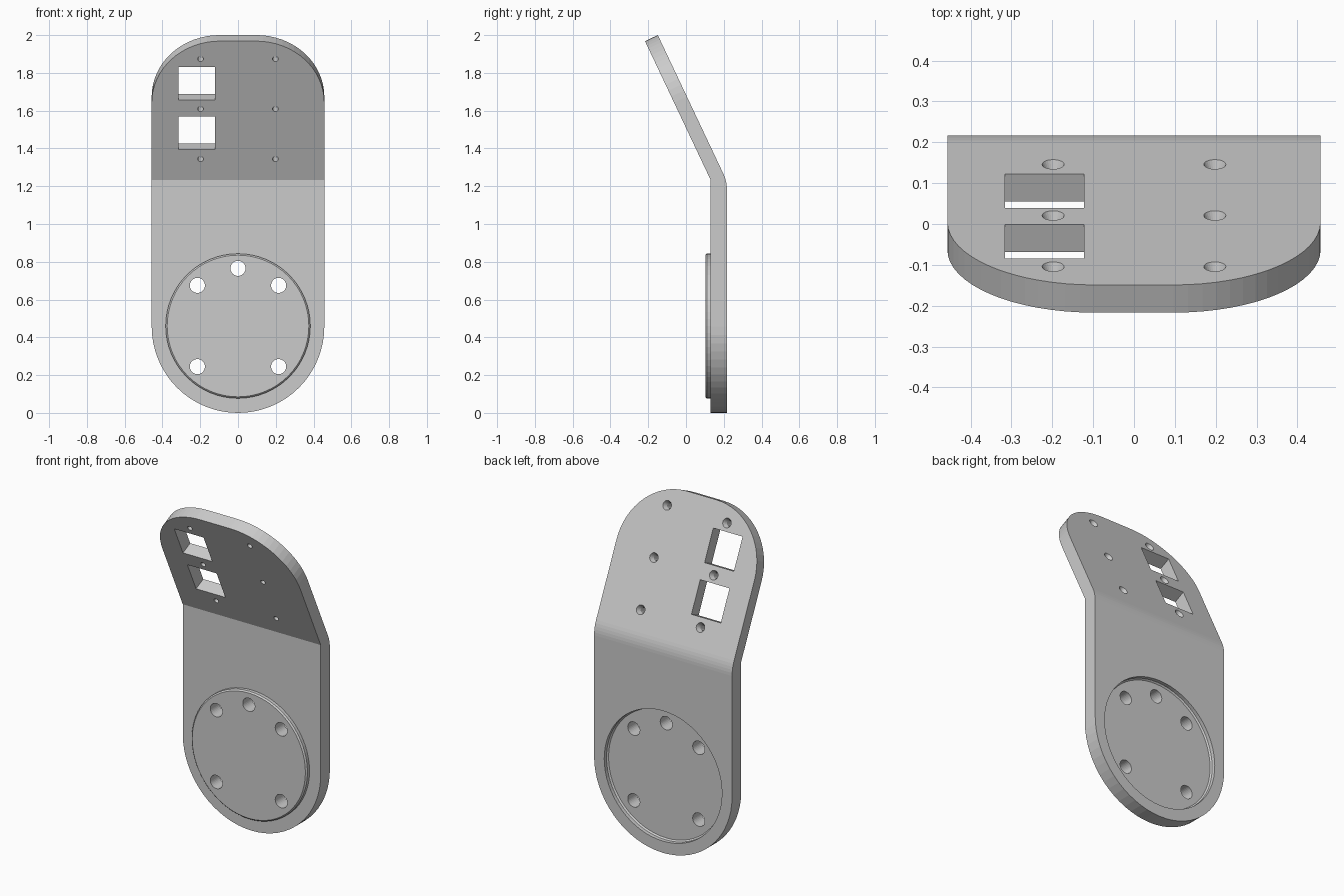
import bpy, bmesh
from math import sin, cos, pi, radians
from mathutils import Matrix, Vector

if "Cube" in bpy.data.objects:
    bpy.data.objects.remove(bpy.data.objects["Cube"])

W, THICK_LOW, THICK_UP = 0.457, 0.087, 0.075
BEND_Z, ANGLE, UP_LEN, CORNER = 1.234, radians(25.3), 0.812, 0.36
FRONT_Y, DISC_Z = 0.13, 0.46

# Sheet frames: local x across, y up the sheet, z out of the front face
LOW = Matrix.Translation((0, FRONT_Y, 0)) @ Matrix.Rotation(pi / 2, 4, 'X')
UP = Matrix.Translation((0, FRONT_Y, BEND_Z)) @ Matrix.Rotation(pi / 2 + ANGLE, 4, 'X')


def finish(name, bm):
    bmesh.ops.recalc_face_normals(bm, faces=bm.faces)
    mesh = bpy.data.meshes.new(name)
    bm.to_mesh(mesh)
    bm.free()
    ob = bpy.data.objects.new(name, mesh)
    bpy.context.collection.objects.link(ob)
    return ob


def lathe(name, frame, x, y, profile, n):
    """Closed round solid from (radius, height) pairs."""
    bm = bmesh.new()
    rings = [[bm.verts.new(frame @ Vector((x + r * cos(2 * pi * i / n), y + r * sin(2 * pi * i / n), h)))
              for i in range(n)] for r, h in profile]
    for a, b in zip(rings, rings[1:]):
        for i in range(n):
            j = (i + 1) % n
            bm.faces.new((a[i], a[j], b[j], b[i]))
    bm.faces.new(rings[0])
    bm.faces.new(rings[-1])
    return finish(name, bm)


def box(name, frame, x0, x1, y0, y1):
    bm = bmesh.new()
    bmesh.ops.create_cube(bm, size=1, matrix=frame
                          @ Matrix.Translation(((x0 + x1) / 2, (y0 + y1) / 2, 0))
                          @ Matrix.Diagonal((x1 - x0, y1 - y0, 0.4, 1)))
    return finish(name, bm)


def combine(target, tool, operation='DIFFERENCE'):
    mod = target.modifiers.new("cut", 'BOOLEAN')
    mod.operation, mod.solver, mod.object = operation, 'EXACT', tool
    bpy.context.view_layer.objects.active = target
    bpy.ops.object.modifier_apply(modifier=mod.name)
    bpy.data.objects.remove(tool)


# Bent plate: rounded lower sheet and rounded upper sheet joined at the fold
bm = bmesh.new()
low_curve = [(-W * cos(pi * i / 32), W - W * sin(pi * i / 32)) for i in range(33)]
quarter = [(W - CORNER + CORNER * cos(pi / 2 * i / 16), UP_LEN - CORNER + CORNER * sin(pi / 2 * i / 16))
           for i in range(17)]
up_curve = quarter + [(-x, y) for x, y in reversed(quarter)]


def row(frame, pts, depth):
    return [bm.verts.new(frame @ Vector((x, y, -depth))) for x, y in pts]


fl, bl = row(LOW, low_curve, 0), row(LOW, low_curve, THICK_LOW)
fu, bu = row(UP, up_curve, 0), row(UP, up_curve, THICK_UP)
fold_r, fold_l = row(UP, [(W, 0), (-W, 0)], 0)

# Rounded back of the fold
end = UP @ Vector((0, 0, -THICK_UP))
back_y = FRONT_Y + THICK_LOW
run = (back_y - end.y) / sin(ANGLE)
mid = Vector((0, back_y, end.z - run * cos(ANGLE)))
start = mid - Vector((0, 0, run))
arc = [start * (1 - t) ** 2 + mid * 2 * t * (1 - t) + end * t * t for t in (0, .2, .4, .6, .8, 1)]
arc_r = [bm.verts.new(p + Vector((W, 0, 0))) for p in arc]
arc_l = [bm.verts.new(p - Vector((W, 0, 0))) for p in arc]

bm.faces.new(fl + [fold_r, fold_l])
bm.faces.new([fold_r] + fu + [fold_l])
bm.faces.new(bl + [arc_r[0], arc_l[0]])
bm.faces.new([arc_r[-1]] + bu + [arc_l[-1]])
for f, b in ((fl, bl), (fu, bu)):
    for i in range(len(f) - 1):
        bm.faces.new((f[i], f[i + 1], b[i + 1], b[i]))
for i in range(len(arc) - 1):
    bm.faces.new((arc_r[i], arc_r[i + 1], arc_l[i + 1], arc_l[i]))
for fold, arcs, k in ((fold_r, arc_r, -1), (fold_l, arc_l, 0)):
    j = 0 if k else -1
    bm.faces.new([fl[k], fold, arcs[0], bl[k]])
    bm.faces.new([fold] + arcs)
    bm.faces.new([fold, fu[j], bu[j], arcs[-1]])
plate = finish("bent_mounting_plate", bm)

# Raised round boss on the front, matching recess on the back
combine(plate, lathe("boss", LOW, 0, DISC_Z,
                     [(0.383, -0.03), (0.383, 0.02), (0.375, 0.028)], 64), 'UNION')
combine(plate, lathe("recess", LOW, 0, DISC_Z,
                     [(0.382, -0.057), (0.39, -0.065), (0.39, -0.2)], 64))

# Bolt holes in the disc
for x, z in ((0, 0.765), (-0.215, 0.675), (0.215, 0.675), (-0.215, 0.245), (0.215, 0.245)):
    combine(plate, lathe("bolt_hole", LOW, x, z, [(0.04, -0.2), (0.04, 0.2)], 32))

# Square windows in the upper sheet
for y in (0.176, 0.466):
    combine(plate, box("window", UP, -0.316, -0.122, y, y + 0.194))

# Screw holes, countersunk from the back
for x in (-0.198, 0.198):
    for y in (0.121, 0.414, 0.707):
        combine(plate, lathe("screw_hole", UP, x, y,
                             [(0.015, 0.1), (0.015, -0.05), (0.027, -THICK_UP), (0.027, -0.15)], 24))
